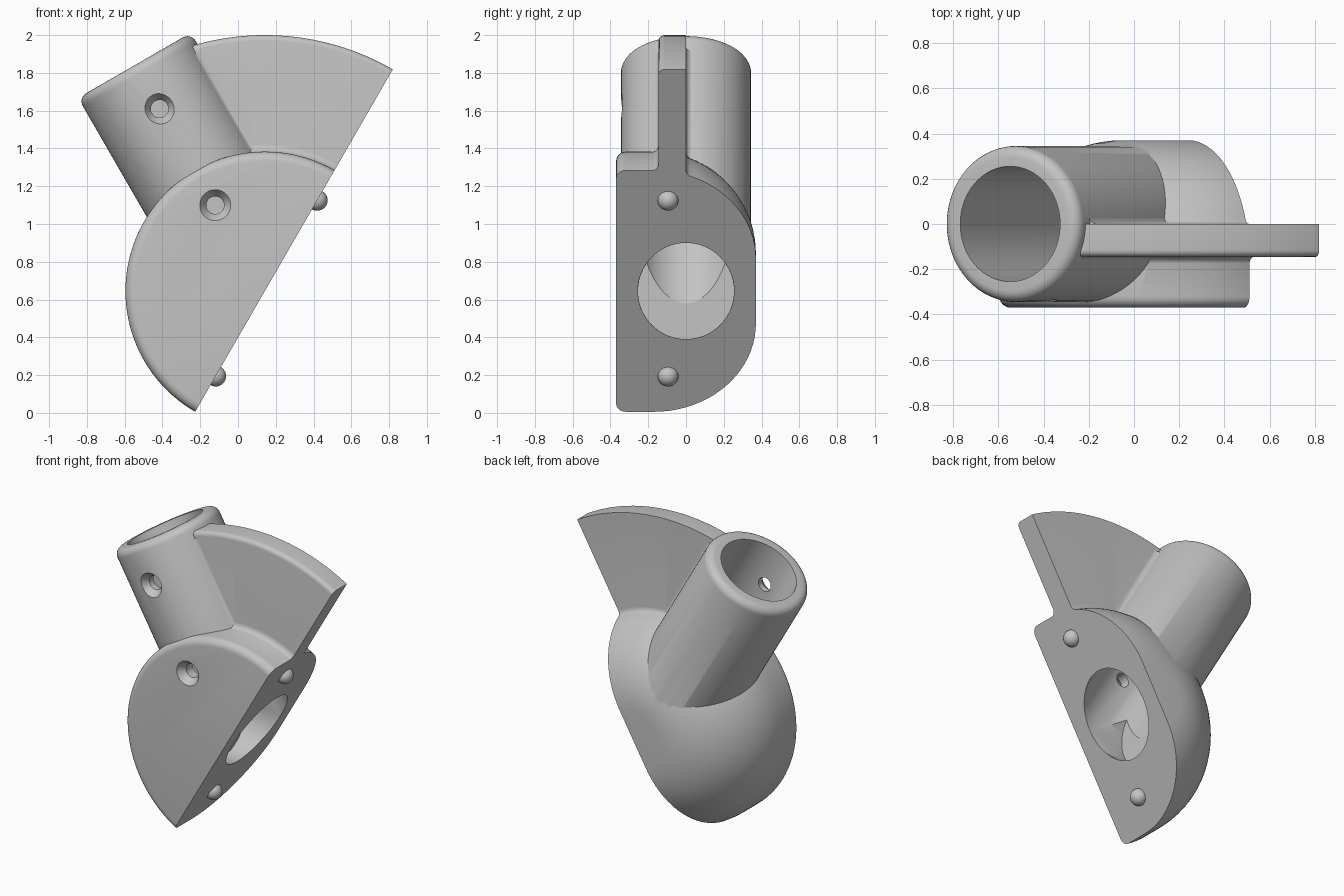
import bpy, bmesh, math
from mathutils import Vector, Matrix

if "Cube" in bpy.data.objects:
    bpy.data.objects.remove(bpy.data.objects["Cube"])

S3 = math.sqrt(3) / 2
C = Vector((0.142, 0, 0.645))        # shared centre on the flat joint face
U = Vector((0.5, 0, S3))             # along the joint face
N = Vector((S3, 0, -0.5))            # out of the joint face
D = Vector((-0.5, 0, S3))            # tube axis
E = Vector((S3, 0, 0.5))             # across the tube
Y = Vector((0, 1, 0))
R_BODY, R_FIN, R_TUBE, R_BORE = 0.738, 1.355, 0.345, 0.255

grey = bpy.data.materials.new("light grey")
grey.diffuse_color = (0.55, 0.55, 0.55, 1)
grey.use_nodes = True
grey.node_tree.nodes["Principled BSDF"].inputs["Base Color"].default_value = grey.diffuse_color


def frame(x, y, z, o):
    m = Matrix((x, y, z)).transposed().to_4x4()
    m.translation = o
    return m


def arc(cx, cy, r, a0, a1, n=8):
    return [(cx + r * math.cos(math.radians(a0 + (a1 - a0) * i / n)),
             cy + r * math.sin(math.radians(a0 + (a1 - a0) * i / n))) for i in range(n + 1)]


def finish(bm, name, m):
    bm.transform(m)
    bmesh.ops.remove_doubles(bm, verts=bm.verts, dist=1e-5)
    bmesh.ops.recalc_face_normals(bm, faces=bm.faces)
    me = bpy.data.meshes.new(name)
    bm.to_mesh(me)
    bm.free()
    ob = bpy.data.objects.new(name, me)
    bpy.context.collection.objects.link(ob)
    me.materials.append(grey)
    return ob


def lathe(name, prof, m, n=64):
    """Turn an open (radius, height) profile and cap both ends."""
    bm = bmesh.new()
    rows = [[bm.verts.new((r * math.cos(2 * math.pi * k / n), r * math.sin(2 * math.pi * k / n), h))
             for k in range(n)] for r, h in prof]
    for a, b in zip(rows, rows[1:]):
        for k in range(n):
            j = (k + 1) % n
            bm.faces.new((a[k], a[j], b[j], b[k]))
    bm.faces.new(rows[0])
    bm.faces.new(rows[-1])
    return finish(bm, name, m)


def sweep(name, prof, place, steps, m):
    """Sweep a closed profile; place(point, step) gives local positions."""
    bm = bmesh.new()
    rows = [[bm.verts.new(place(p, s)) for p in prof] for s in steps]
    n = len(prof)
    for a, b in zip(rows, rows[1:]):
        for k in range(n):
            j = (k + 1) % n
            bm.faces.new((a[k], a[j], b[j], b[k]))
    bm.faces.new(rows[0])
    bm.faces.new(rows[-1])
    return finish(bm, name, m)


def boolean(target, tool, op):
    mod = target.modifiers.new("cut", 'BOOLEAN')
    mod.operation, mod.solver, mod.object = op, 'EXACT', tool
    bpy.context.view_layer.objects.active = target
    bpy.ops.object.modifier_apply(modifier=mod.name)
    bpy.data.objects.remove(tool)


# Rounded body, turned about the y axis
disc = frame(U, -N, Y, C)
body = lathe("joint_body", arc(R_BODY - 0.05, -0.32, 0.05, -90, 0, 6)
             + arc(0.198, -0.17, 0.54, 0, 90, 20), disc, 120)

# Fin sector, with its root fillets and rounded front rim in the profile
f = 0.04
cr = 0.198 + math.sqrt((0.54 + f) ** 2 - (0.17 + f) ** 2)
tip = math.degrees(math.atan2(-0.17 - f, 0.198 - cr)) % 360
prof = [(0.5, -0.145 - f)] + arc(R_BODY - 0.002 + f, -0.145 - f, f, 180, 90, 6)
prof += arc(R_FIN - 0.03, -0.115, 0.03, -90, 0, 5) + [(R_FIN, 0)]
prof += arc(cr - 0.002, f, f, 270, tip - 0, 5) + [(0.5, 0.0)]
fin = sweep("fin", prof,
            lambda p, a: (p[0] * math.cos(a), p[0] * math.sin(a), p[1]),
            [math.radians(-8 + 58 * i / 32) for i in range(33)], disc)
boolean(body, fin, 'UNION')

# Tube with a rounded mouth
tube_frame = frame(E, Y, D, C)
tube = lathe("tube", [(R_TUBE, 0)] + arc(R_TUBE - 0.05, 1.33, 0.05, 0, 90, 6), tube_frame, 80)
boolean(body, tube, 'UNION')

# Fillets where the fin meets the tube
for side, plane in ((-1, 0.145), (1, 0.0)):
    ce = math.sqrt((R_TUBE + f) ** 2 - (plane + f) ** 2)
    a = math.degrees(math.atan2(plane + f, ce))
    pts = arc(ce, plane + f, f, -90, -180 + a, 6)
    pts = [(x - 0.001, y - 0.001) for x, y in pts]
    pts += [(0.29, plane * 0.9 - 0.01), (ce, plane - 0.02)]
    strip = sweep("root_fillet", [(x, y * side) for x, y in pts],
                  lambda p, t: (p[0], p[1], t), [0.45, 1.27], tube_frame)
    boolean(body, strip, 'UNION')

# Flat joint face
bm = bmesh.new()
bmesh.ops.create_cube(bm, size=4)
boolean(body, finish(bm, "face_cutter", frame(U, Y, N, C + 2 * N)), 'DIFFERENCE')

# Tube bore and the level bore meeting it
boolean(body, lathe("bore", [(R_BORE, -0.257), (R_BORE, 1.6)], tube_frame), 'DIFFERENCE')
level = frame(Vector((0, 0, 1)), Y, Vector((1, 0, 0)), C)
boolean(body, lathe("level_bore", [(R_BORE - 0.0007, -0.257), (R_BORE - 0.0007, 1.2)], level),
        'DIFFERENCE')

# Countersunk screw holes in the front
for t, sy in ((1.114, -R_TUBE), (0.525, -0.37)):
    hole = lathe("screw_hole", [(0.047, -0.1), (0.047, sy + 0.05), (0.082, sy), (0.082, sy - 0.2)],
                 frame(E, D, Y, C + D * t), 32)
    boolean(body, hole, 'DIFFERENCE')

# Locating pegs on the joint face
objs = [body]
for s in (-0.52, 0.555):
    bm = bmesh.new()
    bmesh.ops.create_uvsphere(bm, u_segments=24, v_segments=14, radius=0.055)
    objs.append(finish(bm, "locating_peg", Matrix.Translation(C + U * s - Y * 0.095)))

for ob in objs:
    bpy.ops.object.select_all(action='DESELECT')
    ob.select_set(True)
    bpy.context.view_layer.objects.active = ob
    bpy.ops.object.shade_smooth_by_angle(angle=math.radians(30))
